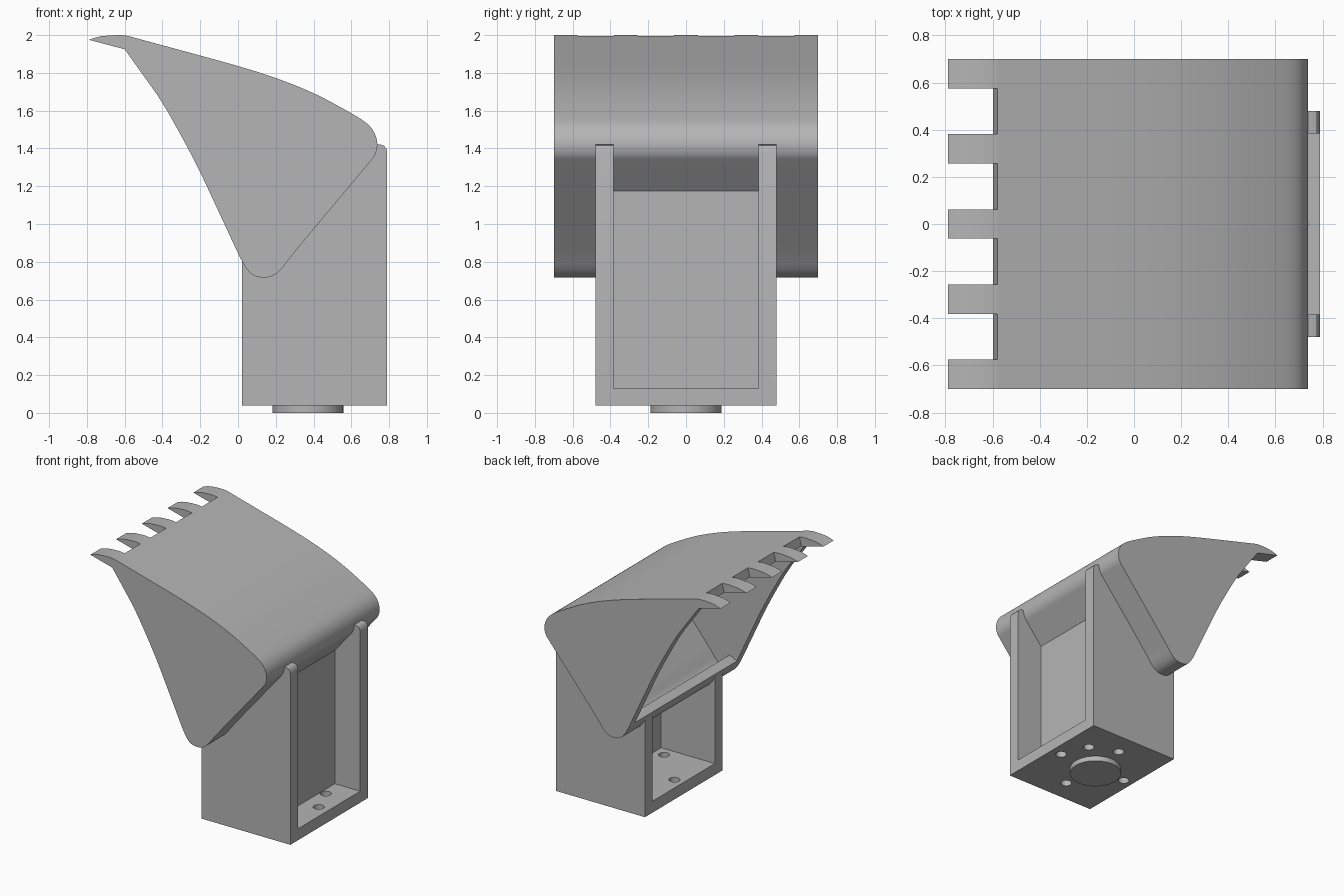
import bpy, bmesh, math
from mathutils import Vector

if "Cube" in bpy.data.objects:
    bpy.data.objects.remove(bpy.data.objects["Cube"])

steel = bpy.data.materials.new("plain grey")
steel.use_nodes = True
GREY = (0.46, 0.46, 0.46, 1)
steel.diffuse_color = GREY
steel.node_tree.nodes["Principled BSDF"].inputs["Base Color"].default_value = GREY


def finish(obj):
    bpy.ops.object.select_all(action="DESELECT")
    obj.select_set(True)
    bpy.context.view_layer.objects.active = obj
    bpy.ops.object.shade_smooth_by_angle(angle=math.radians(30))


def prism(name, outline, y0, y1):
    """Extrude an (x, z) outline from y0 to y1."""
    bm = bmesh.new()
    face = bm.faces.new([bm.verts.new((x, y0, z)) for x, z in outline])
    ext = bmesh.ops.extrude_face_region(bm, geom=[face])
    verts = [g for g in ext["geom"] if isinstance(g, bmesh.types.BMVert)]
    bmesh.ops.translate(bm, verts=verts, vec=(0, y1 - y0, 0))
    bmesh.ops.recalc_face_normals(bm, faces=bm.faces[:])
    mesh = bpy.data.meshes.new(name)
    bm.to_mesh(mesh)
    bm.free()
    mesh.materials.append(steel)
    obj = bpy.data.objects.new(name, mesh)
    bpy.context.collection.objects.link(obj)
    return obj


def box(name, x0, x1, y, z0, z1):
    return prism(name, [(x0, z0), (x1, z0), (x1, z1), (x0, z1)], -y, y)


def cylinder(name, x, y, z0, z1, radius, sides):
    bpy.ops.mesh.primitive_cylinder_add(vertices=sides, radius=radius, depth=z1 - z0,
                                        location=(x, y, (z0 + z1) / 2))
    obj = bpy.context.object
    obj.name = name
    obj.data.materials.append(steel)
    return obj


def cut(obj, cutter):
    bpy.context.view_layer.objects.active = obj
    mod = obj.modifiers.new("cut", "BOOLEAN")
    mod.operation = "DIFFERENCE"
    mod.solver = "EXACT"
    mod.object = cutter
    bpy.ops.object.modifier_apply(modifier=mod.name)
    bpy.data.objects.remove(cutter)


def soften(path, passes=2):
    """Round a polyline by corner cutting, keeping its ends."""
    pts = [Vector(p) for p in path]
    for _ in range(passes):
        new = [pts[0]]
        for a, b in zip(pts, pts[1:]):
            new += [a.lerp(b, 0.25), a.lerp(b, 0.75)]
        pts = new + [pts[-1]]
    return pts


def inset(path, dist):
    """Offset a polyline to its right-hand side."""
    out = []
    for i, p in enumerate(path):
        d = (path[min(i + 1, len(path) - 1)] - path[max(i - 1, 0)]).normalized()
        out.append(p + Vector((d.y, -d.x)) * dist)
    return out


# Bucket shell: top, back corner, underside and lower lip
THICK = 0.07
HALF = 0.70
outer = soften([(-.58, 1.995), (-.4, 1.946), (-.2, 1.892), (0, 1.837), (.2, 1.775), (.4, 1.695),
                (.55, 1.615), (.68, 1.54), (.725, 1.485), (.741, 1.42), (.728, 1.365),
                (.70, 1.33), (.28, .83), (.235, .765), (.19, .725), (.13, .713),
                (.07, .73), (.03, .785), (0, .845)])
shell = prism("bucket_shell", outer + inset(outer, THICK)[::-1],
              -HALF + THICK, HALF - THICK)
finish(shell)

# Bucket side plates with a concave open edge
open_edge = soften([(0, .845), (-.1, 1.06), (-.2, 1.275), (-.28, 1.43), (-.4, 1.645),
                    (-.5, 1.785), (-.6, 1.925)], 1)
for side, y in (("right", -HALF), ("left", HALF - THICK)):
    finish(prism(side + "_side_plate", outer + open_edge[1:], y, y + THICK))

# Five teeth along the cutting edge
tooth_outline = [(-.79, 1.975), (-.755, 1.987), (-.72, 1.995), (-.65, 2), (-.615, 2),
                 (-.58, 1.995), (-.6, 1.925)]
TOOTH = 0.125
for i in range(5):
    y = -HALF + i * (2 * HALF - TOOTH) / 4
    finish(prism(f"tooth_{i + 1}", tooth_outline, y, y + TOOTH))

# Mounting bracket, its top following the underside of the bucket
bracket = prism("mounting_bracket",
                [(.02, .04), (.79, .04), (.79, 1.38), (.785, 1.4), (.772, 1.415), (.755, 1.42),
                 (.70, 1.42), (.69, 1.36), (.26, .85), (.13, .75), (.06, .77), (.02, .81)],
                -.48, .48)

# Pockets on both sides of the cross wall
cut(bracket, box("back_pocket", .57, 1, .385, .13, 2))
cut(bracket, box("front_pocket", -1, .485, .385, .13, 2))

# Bolt holes through the base
for angle in (0, 45, 90, 180, 270):
    a = math.radians(angle)
    cut(bracket, cylinder("hole", .4 + .3 * math.cos(a), .3 * math.sin(a), 0, .2, .04, 24))
finish(bracket)

# Locating disc under the base
finish(cylinder("base_disc", .37, 0, 0, .045, .188, 48))
